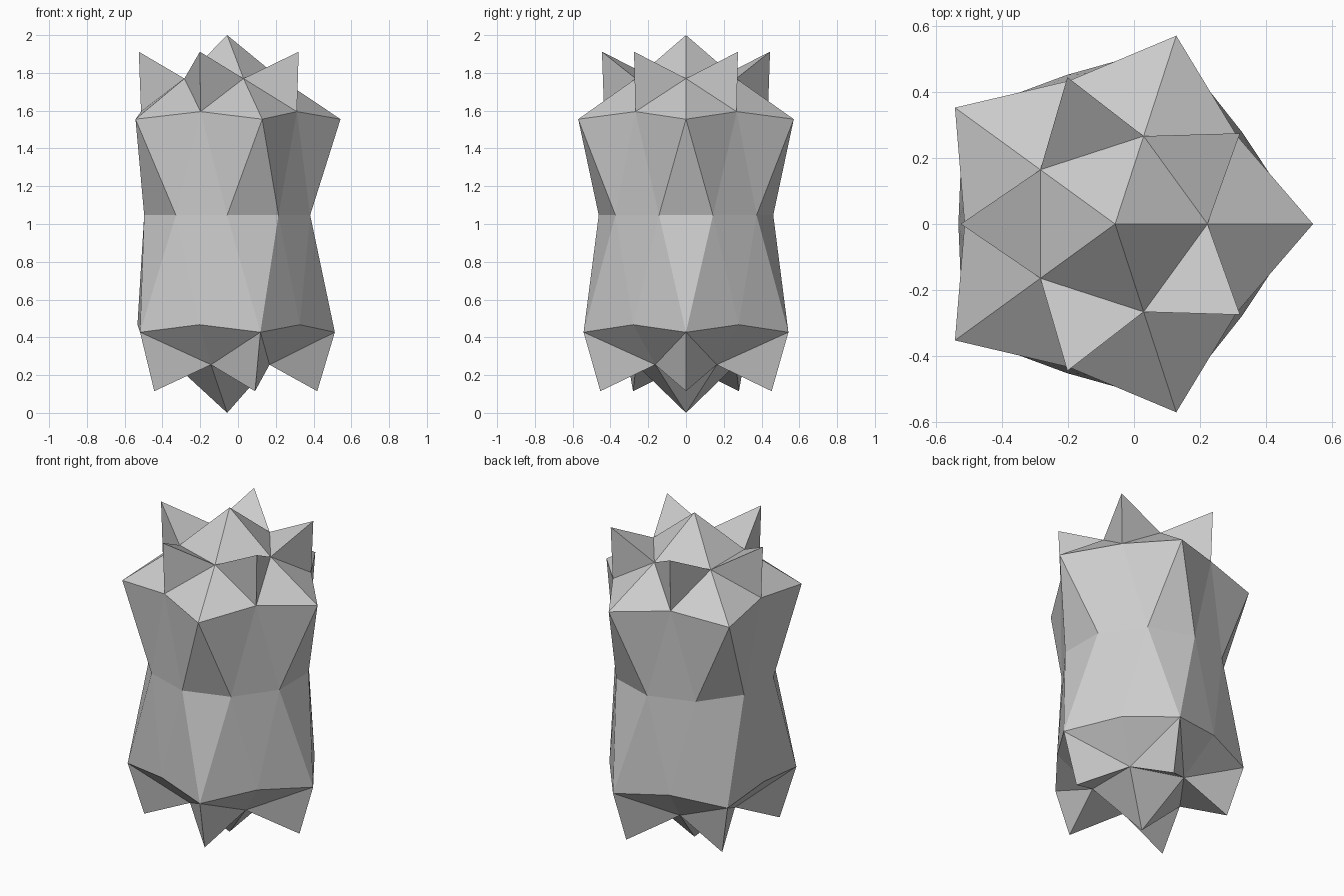
import bpy
import bmesh
from math import cos, sin, radians

default_cube = bpy.data.objects.get("Cube")
if default_cube:
    bpy.data.objects.remove(default_cube, do_unlink=True)

SIDES = 5
STEP = 360 / SIDES
CENTRE_X = -0.0573

stone = bpy.data.materials.new("plain_grey")
stone.use_nodes = True
grey = (0.6, 0.6, 0.6, 1)
stone.diffuse_color = grey
stone.node_tree.nodes["Principled BSDF"].inputs["Base Color"].default_value = grey

bm = bmesh.new()


def ring(radius, z, start):
    """Five vertices around the axis, beginning at the given angle."""
    angles = [radians(start + STEP * i) for i in range(SIDES)]
    return [bm.verts.new((CENTRE_X + radius * cos(a), radius * sin(a), z))
            for a in angles]


# Crown rings
top = bm.verts.new((CENTRE_X, 0, 2))
top_inner = ring(0.28, 1.77, 0)
top_spike = ring(0.468, 1.912, 36)
top_notch = ring(0.456, 1.595, 36)
top_corner = ring(0.6, 1.555, 0)

# Waist: a decagon split into the vertices after and before each corner
waist_after = ring(0.462, 1.047, 18)
waist_before = ring(0.462, 1.047, -18)

# Foot rings
low_notch = ring(0.475, 0.467, 36)
low_corner = ring(0.57, 0.427, 0)
low_inner = ring(0.277, 0.255, 36)
low_spike = ring(0.477, 0.115, 0)
bottom = bm.verts.new((CENTRE_X, 0, 0))


def body_side(corner, notch, i, j):
    """One sector of faces between the waist and a corner ring."""
    return [(corner[i], waist_before[i], waist_after[i]),
            (corner[i], waist_after[i], notch[i]),
            (notch[i], waist_after[i], waist_before[j]),
            (notch[i], waist_before[j], corner[j])]


for i in range(SIDES):
    j = (i + 1) % SIDES
    # Crown: central point, leaning spike and the flats round the rim
    faces = [(top, top_inner[i], top_inner[j]),
             (top_spike[i], top_inner[j], top_inner[i]),
             (top_spike[i], top_inner[i], top_notch[i]),
             (top_spike[i], top_notch[i], top_inner[j]),
             (top_inner[i], top_corner[i], top_notch[i]),
             (top_inner[j], top_notch[i], top_corner[j])]
    # Upper and lower body
    faces += body_side(top_corner, top_notch, i, j)
    faces += body_side(low_corner, low_notch, i, j)
    # Foot: central point, hanging spike and the undersides
    faces += [(bottom, low_inner[j], low_inner[i]),
              (low_spike[j], low_inner[i], low_inner[j]),
              (low_spike[j], low_corner[j], low_inner[i]),
              (low_spike[j], low_inner[j], low_corner[j]),
              (low_inner[i], low_notch[i], low_corner[i]),
              (low_inner[i], low_corner[j], low_notch[i])]
    for face in faces:
        bm.faces.new(face)

bmesh.ops.recalc_face_normals(bm, faces=bm.faces[:])
mesh = bpy.data.meshes.new("spiked_pillar")
bm.to_mesh(mesh)
bm.free()
mesh.materials.append(stone)
pillar = bpy.data.objects.new("spiked_pillar", mesh)
bpy.context.collection.objects.link(pillar)
